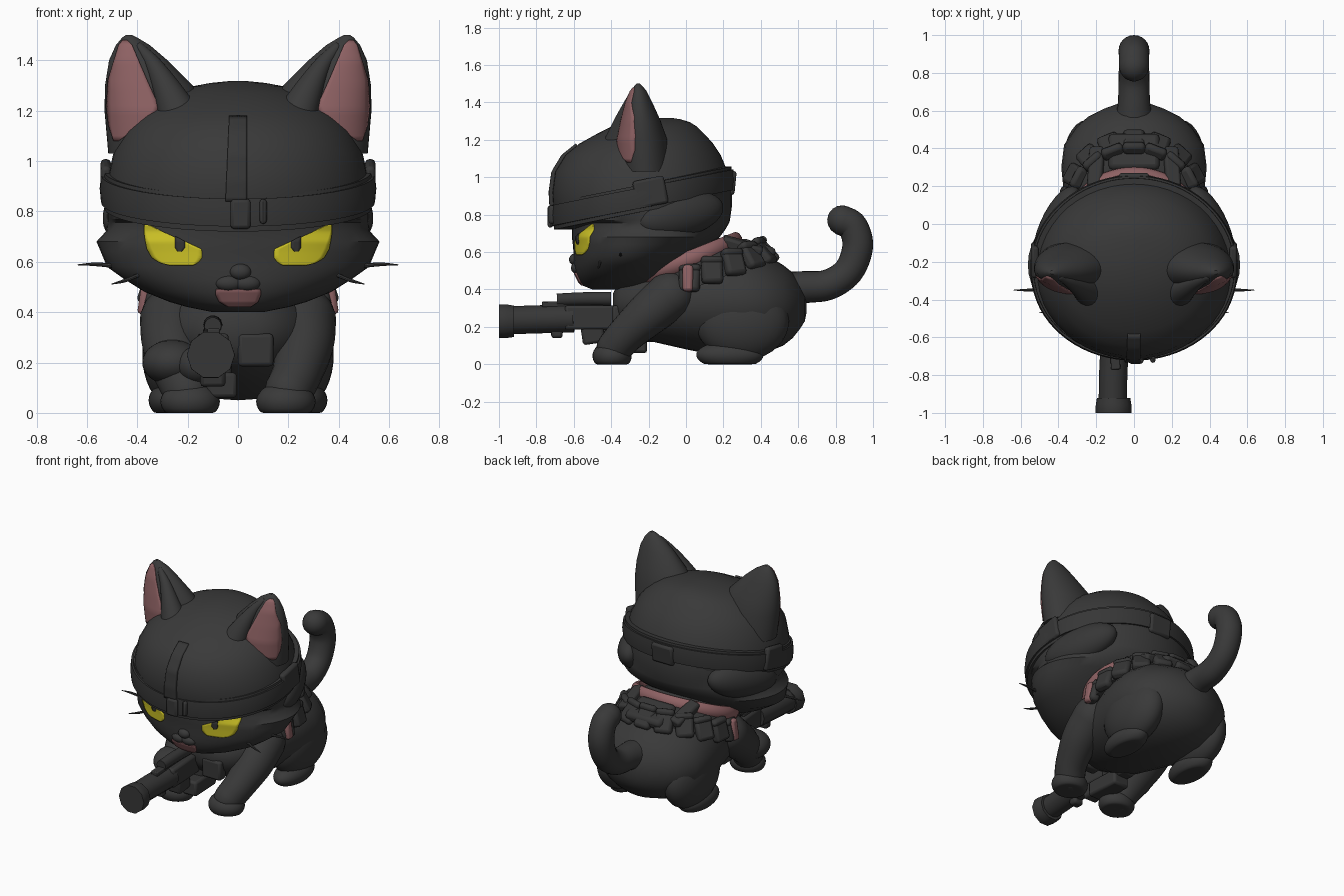
import bpy, bmesh, math
from mathutils import Vector, Euler

cube = bpy.data.objects.get("Cube")
if cube:
    bpy.data.objects.remove(cube, do_unlink=True)


def material(name, rgb):
    m = bpy.data.materials.new(name)
    m.use_nodes = True
    m.diffuse_color = (*rgb, 1)
    m.node_tree.nodes["Principled BSDF"].inputs["Base Color"].default_value = (*rgb, 1)
    return m


FUR = material("charcoal fur", (.041, .041, .041))
GEAR = material("dark gear", (.037, .037, .037))
PINK = material("dusty pink", (.27, .12, .125))
YELLOW = material("yellow eye", (.63, .56, .02))


def finish(name, bm, mat, angle=40, front=False):
    """Make an object from a bmesh, keep it above ground, shade it smooth by angle."""
    bmesh.ops.recalc_face_normals(bm, faces=bm.faces)
    if front and sum(f.normal.y for f in bm.faces) > 0:
        bmesh.ops.reverse_faces(bm, faces=bm.faces)
    for v in bm.verts:
        v.co.z = max(v.co.z, 0)
    mesh = bpy.data.meshes.new(name)
    bm.to_mesh(mesh)
    bm.free()
    mesh.materials.append(mat)
    ob = bpy.data.objects.new(name, mesh)
    bpy.context.collection.objects.link(ob)
    bpy.ops.object.select_all(action='DESELECT')
    ob.select_set(True)
    bpy.context.view_layer.objects.active = ob
    bpy.ops.object.shade_smooth_by_angle(angle=math.radians(angle))
    return ob


def grid(name, rows, mat, around=True, loop=False, caps=False, front=False):
    """Skin rows of points; around closes each row, loop joins last row to first."""
    bm = bmesh.new()
    vs = [[bm.verts.new(p) for p in r] for r in rows]
    n, m = len(rows), len(rows[0])
    for i in range(n if loop else n - 1):
        a, b = vs[i], vs[(i + 1) % n]
        for j in range(m if around else m - 1):
            k = (j + 1) % m
            bm.faces.new((a[j], a[k], b[k], b[j]))
    if caps:
        bm.faces.new(vs[0])
        bm.faces.new(vs[-1])
    return finish(name, bm, mat, front=front)


def ellipse(c, u, v, n=32):
    return [Vector(c) + Vector(u) * math.cos(a) + Vector(v) * math.sin(a)
            for a in (math.tau * i / n for i in range(n))]


def lookup(table, t):
    """Interpolate a table whose rows start with the lookup value."""
    t = min(max(t, table[0][0]), table[-1][0])
    for a, b in zip(table, table[1:]):
        if t <= b[0]:
            f = (t - a[0]) / (b[0] - a[0])
            return [p + (q - p) * f for p, q in zip(a, b)][1:]


def point(table, a, z, off=0):
    x0, x1, y0, y1 = lookup(table, z)
    return Vector(((x0 + x1) / 2 + ((x1 - x0) / 2 + off) * math.cos(a),
                   (y0 + y1) / 2 + ((y1 - y0) / 2 + off) * math.sin(a), z))


def tower(name, table, mat, s=1):
    """Stack of level ellipses read from a table of z, x and y limits."""
    rows = [[Vector((p.x * s, p.y, p.z)) for p in
             (point(table, math.tau * i / 48, r[0]) for i in range(48))] for r in table]
    return grid(name, rows, mat, caps=True)


def plate(name, table, outline, mat, s=1, off=.006, thick=.009, cols=10):
    """Thin plate laid on the front of a tower; outline rows are z, x from, x to."""
    rows = []
    z0, z1 = outline[0][0], outline[-1][0]
    for i in range(21):
        z = z0 + (z1 - z0) * i / 20
        a, b = lookup(outline, z)
        x0, x1, y0, y1 = lookup(table, z)
        row = []
        for j in range(cols + 1):
            x = a + (b - a) * j / cols
            t = (x - (x0 + x1) / 2) / ((x1 - x0) / 2)
            y = (y0 + y1) / 2 - (y1 - y0) / 2 * math.sqrt(max(0, 1 - t * t))
            row.append((x * s, y - off, z))
        rows.append(row)
    ob = grid(name, rows, mat, around=False, front=True)
    mod = ob.modifiers.new("thickness", 'SOLIDIFY')
    mod.thickness, mod.offset = thick, -1


def ball(name, c, r, mat, rot=(0, 0, 0)):
    bm = bmesh.new()
    bmesh.ops.create_uvsphere(bm, u_segments=28, v_segments=18, radius=1)
    e = Euler(rot).to_matrix()
    for v in bm.verts:
        v.co = e @ (v.co * Vector(r)) + Vector(c)
    finish(name, bm, mat, 60)


def box(name, c, size, mat, rot=(0, 0, 0), bevel=.015):
    bm = bmesh.new()
    bmesh.ops.create_cube(bm, size=1)
    e = Euler(rot).to_matrix()
    for v in bm.verts:
        v.co = e @ (v.co * Vector(size)) + Vector(c)
    ob = finish(name, bm, mat)
    mod = ob.modifiers.new("soft edges", 'BEVEL')
    mod.width, mod.segments = bevel, 2


def tube(name, path, mat, round_ends=True, n=24):
    """Smooth tube through x, y, z, radius points, with domed ends."""
    P = [Vector(p) for p in path]
    P = [2 * P[0] - P[1]] + P + [2 * P[-1] - P[-2]]
    pts = []
    for i in range(1, len(P) - 2):
        a, b, c, d = P[i - 1:i + 3]
        for k in range(6):
            t = k / 6
            pts.append(.5 * (2 * b + (c - a) * t + (2 * a - 5 * b + 4 * c - d) * t * t
                             + (3 * b - a - 3 * c + d) * t ** 3))
    pts.append(P[-2])
    dirs = [(pts[min(i + 1, len(pts) - 1)] - pts[max(i - 1, 0)]).xyz.normalized()
            for i in range(len(pts))]
    dome = [math.radians(a) for a in (85, 65, 45, 22)] if round_ends else []
    steps = [(pts[0], dirs[0], -math.sin(a), math.cos(a)) for a in dome]
    steps += [(p, d, 0, 1) for p, d in zip(pts, dirs)]
    steps += [(pts[-1], dirs[-1], math.sin(a), math.cos(a)) for a in reversed(dome)]
    u = dirs[0].cross(Vector((0, 0, 1)))
    rings = []
    for p, d, shift, r in steps:
        u = (u - d * u.dot(d)).normalized()
        rings.append(ellipse(p.xyz + d * shift * p.w, u * r * p.w, u.cross(d) * r * p.w, n))
    grid(name, rings, mat, caps=True)


# Head with wide cheeks and domed helmet: z, half width, front y, back y
HEAD = [(z, -w, w, f, b) for z, w, f, b in (
    (.4, .1, -.5, -.3), (.42, .2, -.55, -.2), (.44, .27, -.57, -.15), (.48, .37, -.59, -.08),
    (.53, .45, -.6, -.02), (.58, .52, -.6, .05), (.64, .545, -.605, .13), (.68, .562, -.61, .18),
    (.72, .525, -.61, .21), (.755, .52, -.62, .23), (.77, .52, -.69, .235), (.84, .523, -.71, .245),
    (.92, .52, -.715, .245), (1.03, .495, -.7, .222), (1.12, .45, -.645, .185), (1.18, .4, -.57, .145),
    (1.23, .335, -.48, .1), (1.27, .265, -.4, .06), (1.295, .19, -.32, .02),
    (1.31, .11, -.25, -.03), (1.318, .03, -.18, -.08))]
tower("head", HEAD, FUR)

# Ears with pink inner faces and a raised inner fold
EAR = [(1.03, .1, .515, -.36, -.08), (1.2, .13, .53, -.365, -.1), (1.3, .18, .528, -.345, -.135),
       (1.4, .28, .512, -.32, -.18), (1.46, .35, .485, -.295, -.21), (1.49, .4, .46, -.275, -.235),
       (1.5, .42, .445, -.265, -.245)]
for s, side in ((1, "left"), (-1, "right")):
    tower(side + "_ear", EAR, FUR, s)
    plate(side + "_inner_ear", EAR, [(1.08, .475, .495), (1.14, .39, .515), (1.21, .31, .524),
          (1.32, .36, .518), (1.46, .42, .475), (1.48, .44, .46)], PINK, s)
    tube(side + "_ear_fold", [(s * .23, -.36, 1.17, .085), (s * .28, -.335, 1.28, .058),
         (s * .335, -.305, 1.38, .035), (s * .39, -.28, 1.45, .02)], FUR)
    # Slanted eyes with slit pupils
    plate(side + "_eye", HEAD, [(.585, .18, .27), (.595, .16, .31), (.615, .143, .342),
          (.65, .145, .362), (.69, .232, .37), (.72, .3, .374), (.75, .365, .372)], YELLOW, s)
    plate(side + "_pupil", HEAD, [(.64, .225, .24), (.655, .212, .25), (.682, .212, .25),
          (.7, .245, .25)], GEAR, s, off=.011, thick=.006, cols=3)
    # Whiskers and muzzle
    tube(side + "_upper_whisker", [(s * .5, -.35, .585, .009), (s * .57, -.35, .59, .007),
         (s * .635, -.35, .588, .002)], FUR, n=8)
    tube(side + "_lower_whisker", [(s * .4, -.46, .545, .008), (s * .45, -.465, .525, .007),
         (s * .5, -.47, .512, .002)], FUR, n=8)
    ball(side + "_muzzle", (s * .035, -.58, .515), (.055, .035, .033), FUR)
    # Helmet side buckle and ear guard
    box(side + "_helmet_buckle", (s * .525, -.19, .92), (.04, .17, .15), GEAR, (.2, 0, 0))
    ball(side + "_ear_guard", (s * .405, -.03, .8), (.1, .25, .12), GEAR, (.2, 0, s * .4))
ball("nose", (.01, -.595, .56), (.042, .03, .032), FUR)
plate("mouth", HEAD, [(.42, -.04, .05), (.44, -.075, .08), (.47, -.09, .092), (.49, -.088, .09)],
      PINK, off=.008)


# Helmet band rising to the back, with front strap and clip
def band(name, low, high, inner, off):
    rows = []
    for i in range(72):
        a = math.tau * i / 72
        mid = .79 + .2 * (.48 + .48 * math.sin(a))
        rows.append([point(HEAD, a, max(mid, .775), o) + Vector((0, 0, min(mid, 0) + dz))
                     for dz, o in ((low, inner), (low, off), ((low + high) / 2, off + .006),
                                   (high, off), (high, inner))])
    grid(name, rows, GEAR, loop=True)


band("helmet_rim", -.07, .075, -.1, .01)
band("goggle_band", -.05, .06, -.02, .022)
plate("helmet_front_strap", HEAD, [(.84, -.05, .035), (1.18, -.035, .035)], GEAR, off=.02, thick=.03)
box("band_clip", (.01, -.725, .79), (.08, .03, .12), GEAR)
box("band_left_tab", (.1, -.715, .8), (.03, .04, .1), GEAR)
box("back_buckle", (0, .245, .97), (.16, .04, .13), GEAR, (-.1, 0, 0))

# Body: y, half width, bottom z, top z
BODY = ((-.39, .08, .27, .38), (-.35, .18, .2, .45), (-.22, .27, .13, .5), (0, .33, .08, .57),
        (.15, .37, .05, .62), (.3, .385, .05, .62), (.42, .37, .06, .59), (.52, .3, .1, .53),
        (.57, .24, .14, .49), (.61, .16, .19, .43), (.635, .09, .23, .39), (.645, .03, .28, .34))
grid("body", [ellipse((0, y, (a + b) / 2), (w, 0, 0), (0, 0, (b - a) / 2)) for y, w, a, b in BODY],
     FUR, caps=True)
ball("neck", (0, 0, .52), (.32, .28, .13), FUR, (.38, 0, 0))
tube("tail", [(0, .5, .38, .12), (0, .62, .41, .088), (0, .76, .425, .082), (0, .87, .5, .08),
              (0, .918, .63, .082), (0, .892, .735, .08), (0, .835, .77, .08)], FUR)

# Legs and paws
for s, side in ((1, "left"), (-1, "right")):
    ball(side + "_haunch", (s * .25, .3, .23), (.13, .25, .21), FUR)
    ball(side + "_hind_paw", (s * .26, .235, .05), (.095, .18, .075), FUR)
    tube(side + "_foreleg", [(s * .26, -.08, .37, .13), (s * .262, -.2, .27, .118),
         (s * .235, -.32, .16, .1), (s * .2, -.385, .085, .095)], FUR)
    ball(side + "_front_paw", (s * .19, -.395, .045), (.118, .105, .08), FUR)
ball("right_forearm", (-.26, -.33, .2), (.12, .13, .09), FUR)
ball("gripping_paw", (-.16, -.42, .19), (.08, .08, .075), FUR)

# Scarf tilted up to the back, with a vest running down from it
scarf, vest = [], []
for i in range(56):
    a = math.tau * i / 56
    x, y = math.cos(a), math.sin(a)
    out = Vector((x, y, .4 * y))
    scarf.append(ellipse((.325 * x, .01 + .26 * y, .56 + .105 * y), out * .03, (0, -.015, .042), 10))
    vest.append([(x * .31, .09 + y * .29, .43 + .13 * y), (x * .365, .1 + y * .345, .43 + .13 * y),
                 (x * .36, .085 + y * .325, .5 + .13 * y), (x * .33, .03 + y * .275, .55 + .11 * y),
                 (x * .28, .02 + y * .23, .54 + .11 * y)])
grid("scarf", scarf, PINK, loop=True)
grid("vest", vest, GEAR, loop=True)

# Ring of flapped pouches on the vest
for i in range(11):
    a = math.radians(-14 + 20.8 * i)
    x, y = math.cos(a), math.sin(a)
    lean = -.25 - .5 * max(y, 0)
    for part, dz, size in (("pouch", 0, (.06, .115, .15)), ("pouch_flap", .05, (.07, .12, .045))):
        shift = dz * math.sin(lean)
        box(f"{part}_{i + 1}", (x * (.352 + shift), .1 + y * (.335 + shift), .49 + .115 * y + dz),
            size, GEAR, (0, lean, a), .02)
box("back_panel", (0, .38, .615), (.27, .2, .07), GEAR, (-.3, 0, 0), .025)
for s, side in ((1, "left"), (-1, "right")):
    box(side + "_scarf_tail", (s * .368, .01, .46), (.045, .055, .14), PINK, (0, s * -.15, 0))
    box(side + "_shoulder_strap", (s * .2, .3, .63), (.08, .22, .06), GEAR, (-.3, s * .25, 0))
box("chest_pouch", (.07, -.36, .25), (.14, .07, .13), GEAR)
box("chest_strap", (0, -.34, .34), (.26, .05, .04), GEAR)

# Rifle with scope, magazine and grip
AIM = (0, 0, .05)
tube("rifle_barrel", [(-.112, -.95, .235, .075), (-.11, -.8, .24, .075), (-.1, -.6, .245, .075)],
     GEAR, round_ends=False, n=12)
tube("rifle_muzzle", [(-.108, -1, .23, .095), (-.108, -.965, .23, .095), (-.108, -.92, .23, .088)],
     GEAR, round_ends=False, n=10)
box("rifle_body", (-.1, -.47, .25), (.11, .36, .13), GEAR, AIM)
box("rifle_rail", (-.105, -.6, .32), (.05, .34, .03), GEAR, AIM, .006)
tube("scope", [(-.1, -.69, .345, .034), (-.1, -.55, .35, .036), (-.1, -.4, .35, .038)],
     GEAR, round_ends=False, n=14)
box("magazine", (-.1, -.5, .175), (.1, .12, .13), GEAR, (.15, 0, 0))
box("front_grip", (-.11, -.69, .17), (.07, .06, .06), GEAR, AIM)
box("rifle_stock", (-.08, -.25, .2), (.1, .2, .16), GEAR, AIM)
box("lower_receiver", (-.07, -.33, .11), (.12, .24, .1), GEAR, AIM)
